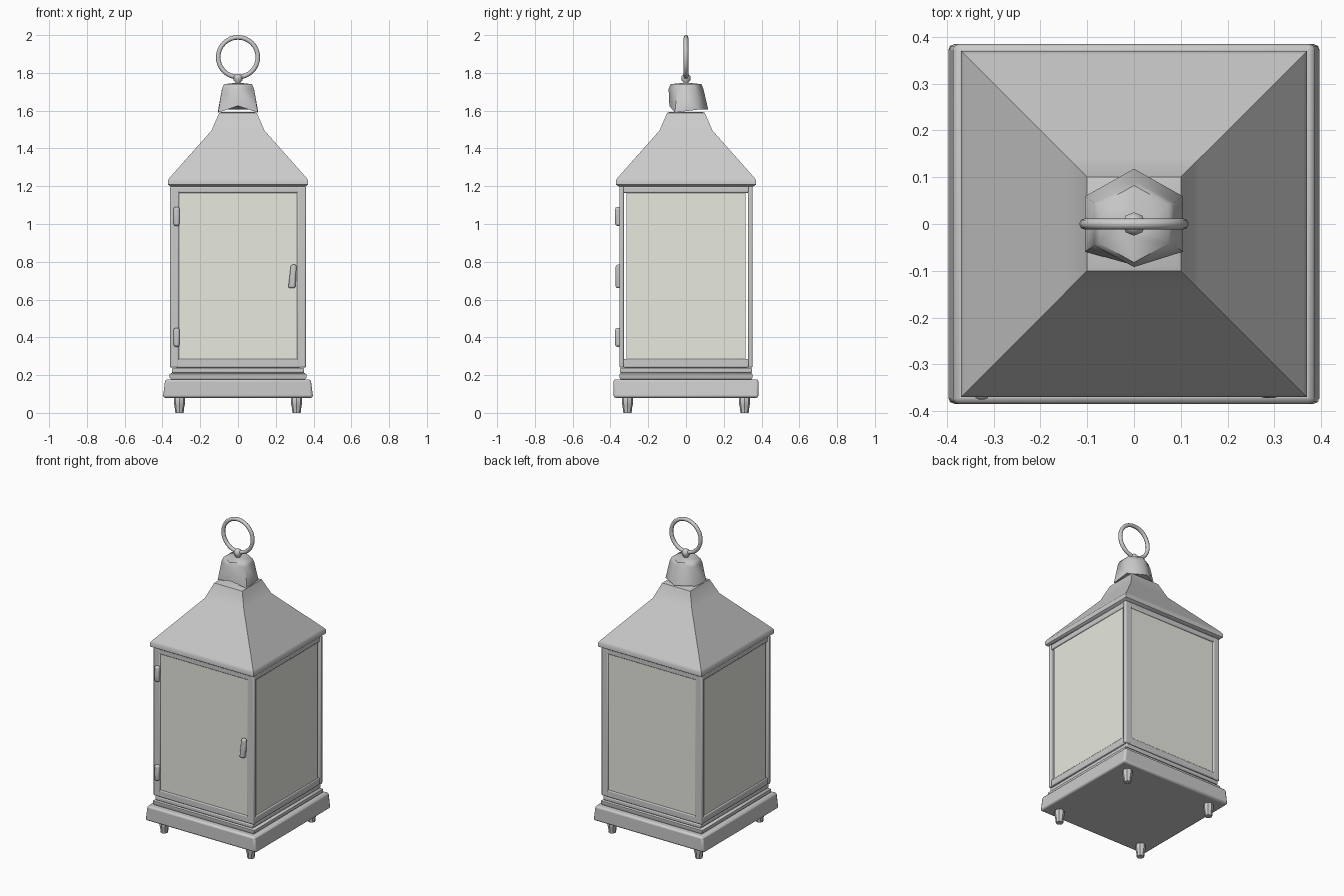
import bpy, bmesh, math

if "Cube" in bpy.data.objects:
    bpy.data.objects.remove(bpy.data.objects["Cube"])

glass_mat = bpy.data.materials.new("pale_glass")
glass_mat.diffuse_color = (0.8, 0.81, 0.73, 1)
glass_mat.use_nodes = True
glass_mat.node_tree.nodes["Principled BSDF"].inputs["Base Color"].default_value = glass_mat.diffuse_color


def finish(name, bm, bevel=0.0, seg=2, smooth=40):
    bmesh.ops.recalc_face_normals(bm, faces=bm.faces)
    me = bpy.data.meshes.new(name)
    bm.to_mesh(me)
    bm.free()
    ob = bpy.data.objects.new(name, me)
    bpy.context.collection.objects.link(ob)
    if bevel:
        m = ob.modifiers.new("bevel", 'BEVEL')
        m.width, m.segments = bevel, seg
    bpy.ops.object.select_all(action='DESELECT')
    bpy.context.view_layer.objects.active = ob
    ob.select_set(True)
    if smooth:
        bpy.ops.object.shade_smooth_by_angle(angle=math.radians(smooth))
    return ob


def loft_mesh(sections, n, at=(0, 0)):
    """Stack of n-sided rings (rx, ry, z); n = 4 gives rectangles of half sizes rx, ry."""
    bm = bmesh.new()
    k, off = (math.sqrt(2), math.pi / 4) if n == 4 else (1, 0)
    rings = [[bm.verts.new((at[0] + rx * k * math.sin(off + i * math.tau / n),
                            at[1] + ry * k * math.cos(off + i * math.tau / n), z))
              for i in range(n)] for rx, ry, z in sections]
    for a, b in zip(rings, rings[1:]):
        for i in range(n):
            j = (i + 1) % n
            bm.faces.new((a[i], a[j], b[j], b[i]))
    bm.faces.new(rings[0])
    bm.faces.new(rings[-1])
    return bm, rings


def loft(name, sections, n=4, at=(0, 0), **kw):
    return finish(name, loft_mesh(sections, n, at)[0], **kw)


def box(name, x, y, z, **kw):
    hx, hy = (x[1] - x[0]) / 2, (y[1] - y[0]) / 2
    return loft(name, [(hx, hy, z[0]), (hx, hy, z[1])],
                at=(sum(x) / 2, sum(y) / 2), **kw)


def span(c, h):
    return (c - h, c + h)


# Base slab and stepped plinth
loft("base", [(0.398, 0.384, 0.08), (0.385, 0.384, 0.178)], bevel=0.012)
loft("plinth_lower", [(0.345, 0.34, 0.17), (0.362, 0.352, 0.185),
                      (0.362, 0.352, 0.205), (0.345, 0.34, 0.215)], smooth=50)
loft("plinth_upper", [(0.35, 0.35, 0.212), (0.35, 0.35, 0.238)], bevel=0.006)
loft("body_floor", [(0.325, 0.325, 0.235), (0.325, 0.325, 0.25)], smooth=0)

for sx in (-1, 1):
    for sy in (-1, 1):
        # Feet and corner posts
        loft("foot", [(0.022, 0.022, 0), (0.026, 0.026, 0.035), (0.03, 0.03, 0.05),
                      (0.03, 0.03, 0.075), (0.022, 0.022, 0.09)], n=8, at=(sx * 0.31, sy * 0.31))
        box("corner_post", span(sx * 0.336, 0.024), span(sy * 0.341, 0.012),
            (0.24, 1.2), bevel=0.007)

for s in (-1, 1):
    # Top and bottom rails on all four sides
    for z in ((0.24, 0.285), (1.165, 1.2)):
        box("cross_rail", (-0.33, 0.33), span(s * 0.34, 0.012), z, bevel=0.006)
        box("side_rail", span(s * 0.342, 0.014), (-0.332, 0.332), z, bevel=0.006)
    # Glass panes
    panes = (box("cross_pane", (-0.314, 0.314), span(s * 0.34, 0.005), (0.275, 1.175), smooth=0),
             box("side_pane", span(s * 0.344, 0.005), (-0.314, 0.314), (0.275, 1.175), smooth=0))
    for p in panes:
        p.data.materials.append(glass_mat)

# Door hinges and latch
for z in (0.40, 1.04):
    box("hinge", (-0.341, -0.309), (-0.375, -0.345), span(z, 0.05), bevel=0.011)
latch = box("latch", (0.272, 0.31), (-0.372, -0.345), (0.66, 0.785), bevel=0.01)
for v in latch.data.vertices:
    if v.co.z < 0.7:
        v.co.x -= 0.006
    elif v.co.x < 0.29:
        v.co.x += 0.008

# Flared roof with rim
loft("roof", [(0.355, 0.355, 1.198), (0.37, 0.37, 1.208), (0.37, 0.37, 1.232),
              (0.362, 0.362, 1.245), (0.14, 0.14, 1.495), (0.10, 0.10, 1.588),
              (0.09, 0.09, 1.592)], smooth=35)

# Slightly crooked six-sided chimney cap
bm, rings = loft_mesh([(0.121, 0.118, 1.605), (0.098, 0.092, 1.715),
                       (0.086, 0.082, 1.74), (0.03, 0.03, 1.746)], 6)
rings[0][3].co.y, rings[0][3].co.z = -0.088, 1.625
rings[0][2].co.z = rings[0][4].co.z = 1.59
finish("chimney_cap", bm, smooth=62)

# Ring mount and carrying ring
loft("ring_mount", [(0.015, 0.015, 1.735), (0.014, 0.014, 1.75), (0.024, 0.024, 1.762),
                    (0.025, 0.025, 1.782), (0.012, 0.012, 1.795)], n=8, smooth=60)
bpy.ops.mesh.primitive_torus_add(major_radius=0.105, minor_radius=0.012, major_segments=32,
                                 minor_segments=8, location=(0, 0, 1.883),
                                 rotation=(math.pi / 2, 0, 0))
bpy.context.object.name = "carry_ring"
bpy.ops.object.shade_smooth_by_angle(angle=math.radians(60))
